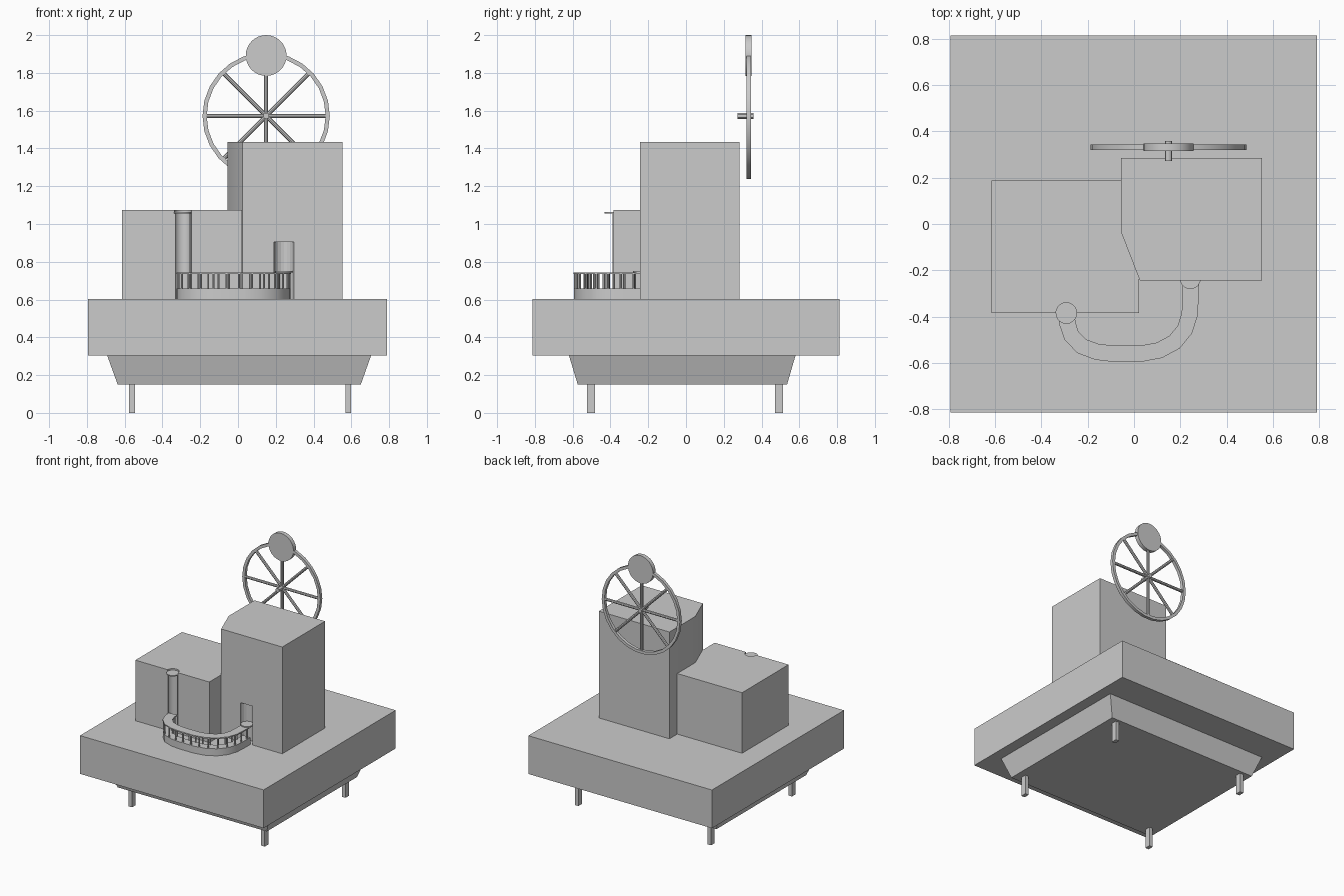
import bpy, bmesh
from math import sin, cos, pi, radians
from mathutils import Vector

if "Cube" in bpy.data.objects:
    bpy.data.objects.remove(bpy.data.objects["Cube"])


def mesh_object(name, bm, smooth=False):
    bmesh.ops.recalc_face_normals(bm, faces=bm.faces[:])
    me = bpy.data.meshes.new(name)
    bm.to_mesh(me)
    bm.free()
    ob = bpy.data.objects.new(name, me)
    bpy.context.collection.objects.link(ob)
    if smooth:
        bpy.ops.object.select_all(action='DESELECT')
        ob.select_set(True)
        bpy.context.view_layer.objects.active = ob
        bpy.ops.object.shade_smooth_by_angle(angle=radians(30))
    return ob


def prism(name, outline, z0, z1, smooth=False, top=None):
    """Extrude an outline from z0 to z1, optionally to a different top outline."""
    bm = bmesh.new()
    lo = [bm.verts.new((x, y, z0)) for x, y in outline]
    hi = [bm.verts.new((x, y, z1)) for x, y in (top or outline)]
    n = len(lo)
    bm.faces.new(lo[::-1])
    bm.faces.new(hi)
    for i in range(n):
        bm.faces.new((lo[i], lo[(i + 1) % n], hi[(i + 1) % n], hi[i]))
    return mesh_object(name, bm, smooth)


def rect(x0, x1, y0, y1):
    return [(x0, y0), (x1, y0), (x1, y1), (x0, y1)]


def circle(cx, cy, r, n=20):
    return [(cx + r * cos(2 * pi * i / n), cy + r * sin(2 * pi * i / n)) for i in range(n)]


def rod(name, a, b, r, n=8):
    """Cylinder between two points."""
    a, b = Vector(a), Vector(b)
    bm = bmesh.new()
    bmesh.ops.create_cone(bm, cap_ends=True, segments=n, radius1=r, radius2=r, depth=(b - a).length)
    q = (b - a).to_track_quat('Z', 'Y')
    for v in bm.verts:
        v.co = q @ v.co + (a + b) / 2
    return mesh_object(name, bm, True)


# Ground slab, tapered underside and feet
prism("ground_slab", rect(-0.793, 0.79, -0.813, 0.813), 0.305, 0.603)
prism("tapered_underside", rect(-0.637, 0.65, -0.573, 0.535), 0.15, 0.305,
      top=rect(-0.693, 0.705, -0.62, 0.58))
for i, x in enumerate((-0.561, 0.583)):
    for j, y in enumerate((-0.503, 0.492)):
        prism(f"foot_{i}{j}", rect(x - 0.015, x + 0.015, y - 0.022, y + 0.022), 0, 0.15)

# Low building with a half-round niche in the front wall
NX, NY, NR = -0.292, -0.385, 0.045
niche = [(NX - NR * cos(pi * i / 10), NY + NR * sin(pi * i / 10)) for i in range(11)]
prism("low_building", [(-0.615, NY)] + niche + [(0.022, NY), (0.022, 0.188), (-0.615, 0.188)],
      0.603, 1.075, True)
prism("niche_cap", circle(NX, NY, 0.046), 1.055, 1.063, True)
for s in (-1, 1):
    rod(f"niche_post_{s}", (NX + s * 0.04, NY, 0.603), (NX + s * 0.04, NY, 1.055), 0.005)

# Tall tower with a doorway
tower = prism("tall_tower", [(-0.056, 0.284), (-0.056, -0.035), (0.025, -0.243),
                             (0.552, -0.243), (0.552, 0.284)], 0.603, 1.435, True)
cutter = prism("doorway_cutter", circle(0.243, -0.243, 0.053), 0.5, 0.905)
cutter.hide_render = True
cutter.hide_set(True)
mod = tower.modifiers.new("doorway", 'BOOLEAN')
mod.operation = 'DIFFERENCE'
mod.object = cutter
mod.solver = 'EXACT'
prism("doorway_cap", circle(0.243, -0.236, 0.045), 0.743, 0.751, True)

# Curved covered walkway from the niche to the doorway
path = [Vector(p) for p in ((-0.292, -0.385), (-0.287, -0.43), (-0.27, -0.482), (-0.225, -0.528),
                            (-0.16, -0.552), (-0.09, -0.56), (0.03, -0.56), (0.11, -0.545),
                            (0.175, -0.51), (0.22, -0.455), (0.24, -0.39), (0.244, -0.32),
                            (0.245, -0.243))]


def offset(d):
    out = []
    for i, p in enumerate(path):
        t = (path[min(i + 1, len(path) - 1)] - path[max(i - 1, 0)]).normalized()
        out.append(p + Vector((t.y, -t.x)) * d)
    return out


def ribbon(name, a, b, z0, z1):
    prism(name, [tuple(p) for p in offset(a)] + [tuple(p) for p in offset(b)[::-1]], z0, z1, True)


def along(pts, dist):
    for a, b in zip(pts, pts[1:]):
        seg = (b - a).length
        if dist <= seg:
            return a.lerp(b, dist / seg)
        dist -= seg
    return pts[-1]


ribbon("walkway_base", -0.033, 0.033, 0.603, 0.658)
ribbon("walkway_roof", -0.035, 0.035, 0.734, 0.743)
for side, d in (("inner", -0.028), ("outer", 0.028)):
    line = offset(d)
    total = sum((b - a).length for a, b in zip(line, line[1:]))
    for i in range(14):
        p = along(line, total * (i + 0.5) / 14)
        rod(f"walkway_post_{side}_{i}", (p.x, p.y, 0.658), (p.x, p.y, 0.734), 0.006, 6)

# Wheel behind the tower: rim, spokes, axle and counter disc
WX, WY, WZ = 0.149, 0.332, 1.572
bm = bmesh.new()
N = 26
rings = []
for i in range(N):
    a = 2 * pi * i / N
    rings.append([bm.verts.new((WX + r * cos(a), y, WZ + r * sin(a)))
                  for r, y in ((0.337, WY - 0.012), (0.337, WY + 0.012),
                               (0.315, WY + 0.012), (0.315, WY - 0.012))])
for i in range(N):
    p, q = rings[i], rings[(i + 1) % N]
    for k in range(4):
        bm.faces.new((p[k], p[(k + 1) % 4], q[(k + 1) % 4], q[k]))
mesh_object("wheel_rim", bm, True)
for i in range(8):
    a = pi * i / 4
    rod(f"wheel_spoke_{i}", (WX, WY, WZ), (WX + 0.322 * cos(a), WY, WZ + 0.322 * sin(a)), 0.011)
rod("wheel_axle", (WX, 0.273, WZ), (WX, 0.358, WZ), 0.016, 12)
rod("wheel_disc", (WX, 0.316, 1.892), (WX, 0.348, 1.892), 0.108, 32)
